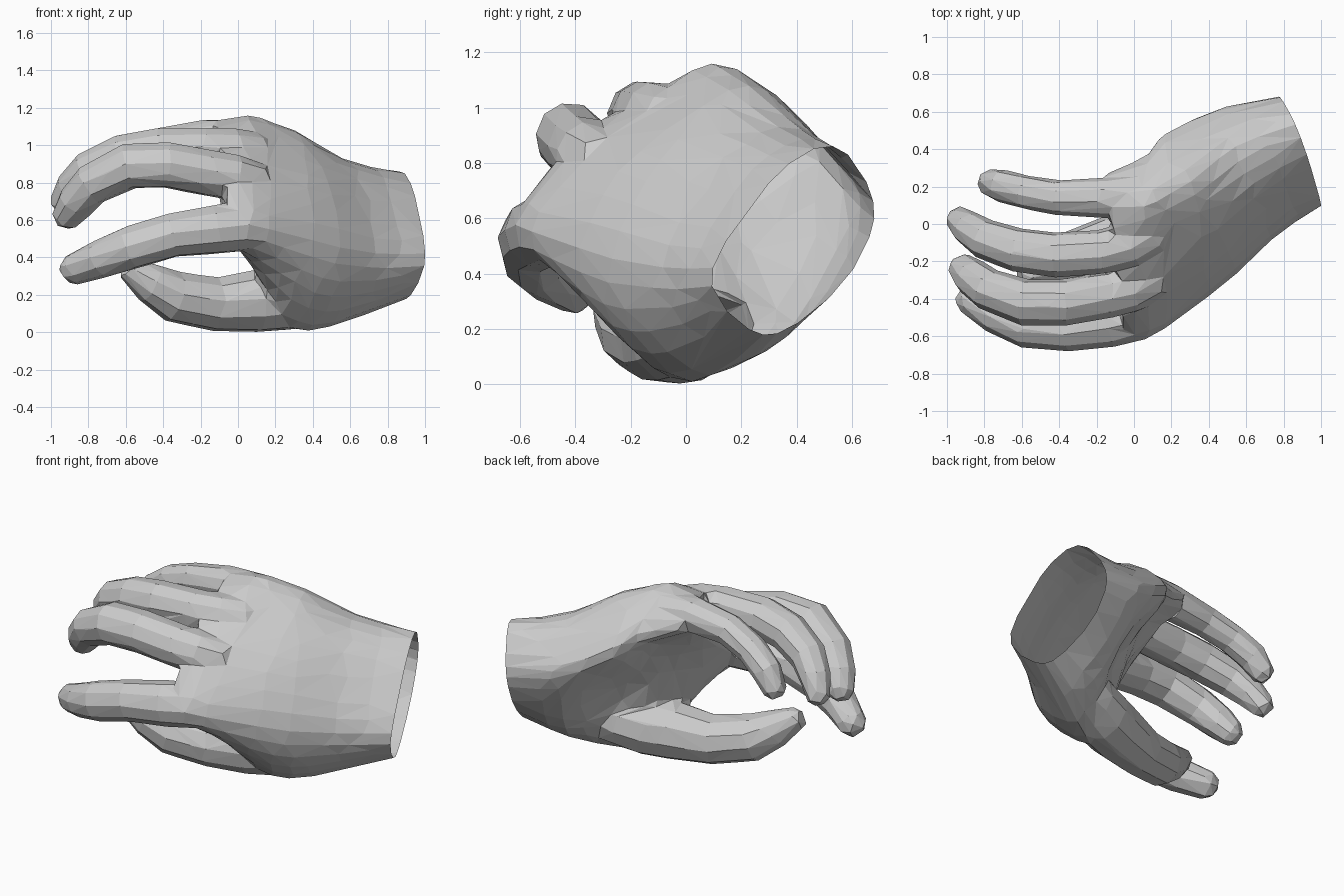
import bpy, bmesh, math
from mathutils import Vector

if "Cube" in bpy.data.objects:
    bpy.data.objects.remove(bpy.data.objects["Cube"])


def loft(bm, rings):
    """Skin point rings into a closed solid."""
    vr = [[bm.verts.new(p) for p in ring] for ring in rings]
    n = len(vr[0])
    for a, b in zip(vr, vr[1:]):
        for i in range(n):
            j = (i + 1) % n
            bm.faces.new((a[i], a[j], b[j], b[i]))
    ends = [bm.faces.new(vr[0]), bm.faces.new(vr[-1])]
    bmesh.ops.triangulate(bm, faces=ends)


def spline(pts, closed, steps=3):
    """Catmull-Rom curve through the points."""
    n, out = len(pts), []
    pick = (lambda i: pts[i % n]) if closed else (lambda i: pts[max(0, min(n - 1, i))])
    for i in range(n if closed else n - 1):
        a, b, c, d = (pick(i + k) for k in (-1, 0, 1, 2))
        for s in range(steps):
            t = s / steps
            out.append(0.5 * (2 * b + (c - a) * t + (2 * a - 5 * b + 4 * c - d) * t ** 2
                              + (3 * b - a - 3 * c + d) * t ** 3))
    return out if closed else out + [pts[-1]]


def digit(bm, path, sides=10):
    """Tapered tube along (x, y, z, radius) points with a rounded tip."""
    pts = [Vector(p[:3]) for p in path]
    rad = [p[3] * 1.04 for p in path]
    end = (pts[-1] - pts[-2]).normalized()
    r, tip = rad[-1], pts[-1]
    for along, scale in ((0.5, 0.85), (0.85, 0.5)):
        pts.append(tip + end * r * along)
        rad.append(r * scale)
    rings = []
    for i, p in enumerate(pts):
        d = (pts[min(i + 1, len(pts) - 1)] - pts[max(i - 1, 0)]).normalized()
        side = d.cross(Vector((0, -0.5, 0.85))).normalized()
        up = side.cross(d)
        rings.append([p + rad[i] * (side * math.cos(t) + up * math.sin(t))
                      for t in (math.tau * k / sides for k in range(sides))])
    loft(bm, rings)


bm = bmesh.new()

# Palm and wrist: slanted sections (x at y=0, slant, outline in y-z)
wrist = [(.68, .60), (.63, .76), (.52, .865), (.36, .80), (.22, .63),
         (.10, .42), (.14, .29), (.29, .185), (.44, .25), (.59, .39)]
sections = [
    (1.20, 0.42, [(y + .05, z) for y, z in wrist]),
    (1.05, 0.42, wrist),
    (0.74, 0.45, [(.62, .66), (.56, .80), (.42, .92), (.22, .87), (.05, .66),
                  (-.06, .42), (.00, .22), (.18, .085), (.34, .16), (.49, .38)]),
    (0.42, 0.40, [(.51, .78), (.42, .95), (.24, 1.07), (.03, .95), (-.16, .74),
                  (-.28, .46), (-.20, .19), (.04, .01), (.16, .18), (.24, .48)]),
    (0.23, 0.22, [(.45, .83), (.36, 1.01), (.17, 1.12), (-.06, .99), (-.30, .78),
                  (-.44, .51), (-.34, .27), (-.07, .05), (.06, .24), (.18, .60)]),
    (0.07, 0.02, [(.37, .90), (.28, 1.06), (.10, 1.16), (-.15, 1.02), (-.41, .83),
                  (-.61, .57), (-.46, .41), (-.20, .35), (-.03, .54), (.18, .79)]),
    (-0.12, 0.12, [(.26, .97), (.23, 1.07), (.10, 1.13), (-.15, 1.04), (-.41, .88),
                   (-.60, .60), (-.52, .47), (-.30, .62), (-.08, .78), (.12, .91)]),
]
rings = [spline([Vector((x - k * y, y, z)) for y, z in o], True) for x, k, o in sections]
loft(bm, list(zip(*[spline(list(line), False) for line in zip(*rings)])))

# Index, middle, ring and little finger
digit(bm, [(.14, -.45, .57, .10), (.02, -.495, .56, .125), (-.12, -.525, .55, .13),
           (-.35, -.56, .52, .118), (-.58, -.545, .45, .115), (-.74, -.485, .39, .10),
           (-.87, -.405, .34, .085)])
digit(bm, [(.12, -.29, .80, .10), (-.02, -.35, .83, .12), (-.15, -.38, .85, .122),
           (-.38, -.42, .895, .122), (-.58, -.42, .89, .122), (-.78, -.35, .79, .11),
           (-.87, -.28, .69, .10), (-.91, -.24, .63, .082)])
digit(bm, [(.12, -.05, .96, .10), (-.02, -.11, .975, .115), (-.18, -.15, .98, .115),
           (-.42, -.165, .975, .117), (-.62, -.14, .94, .115), (-.80, -.08, .86, .105),
           (-.89, -.02, .77, .09), (-.93, .02, .70, .075)])
digit(bm, [(.14, .18, .99, .10), (0, .15, 1.03, .11), (-.15, .14, 1.035, .105),
           (-.40, .14, 1.005, .092), (-.58, .17, .94, .088), (-.71, .205, .85, .087),
           (-.765, .22, .77, .073)])

# Thumb below the palm, its tip bent back upward
digit(bm, [(.56, .16, .25, .11), (.42, .09, .215, .15), (.27, .02, .185, .17),
           (.10, -.04, .168, .165), (-.12, -.10, .15, .142), (-.34, -.18, .19, .135),
           (-.47, -.235, .265, .107), (-.56, -.265, .325, .075)])

bmesh.ops.recalc_face_normals(bm, faces=bm.faces[:])
mesh = bpy.data.meshes.new("hand")
bm.to_mesh(mesh)
bm.free()
hand = bpy.data.objects.new("hand", mesh)
bpy.context.collection.objects.link(hand)

# Fuse the parts into one skin and soften the joints
fuse = hand.modifiers.new("fuse", 'REMESH')
fuse.mode = 'VOXEL'
fuse.voxel_size = 0.013
soften = hand.modifiers.new("soften", 'SMOOTH')
soften.factor, soften.iterations = 0.5, 14
skin = bpy.data.meshes.new_from_object(hand.evaluated_get(bpy.context.evaluated_depsgraph_get()))
hand.modifiers.clear()
hand.data = skin

# Cut the wrist open
bm = bmesh.new()
bm.from_mesh(skin)
bmesh.ops.bisect_plane(bm, geom=bm.verts[:] + bm.edges[:] + bm.faces[:], dist=1e-5,
                       plane_co=(1.0, 0, 0), plane_no=(1, 0.42, -0.1), clear_outer=True)
bmesh.ops.triangulate(bm, faces=bm.faces[:])
for f in bm.faces:
    f.smooth = False
total = len(bm.faces)
bm.to_mesh(skin)
bm.free()

# Reduce to broad flat facets
facets = hand.modifiers.new("facets", 'DECIMATE')
facets.ratio = 1100 / total
